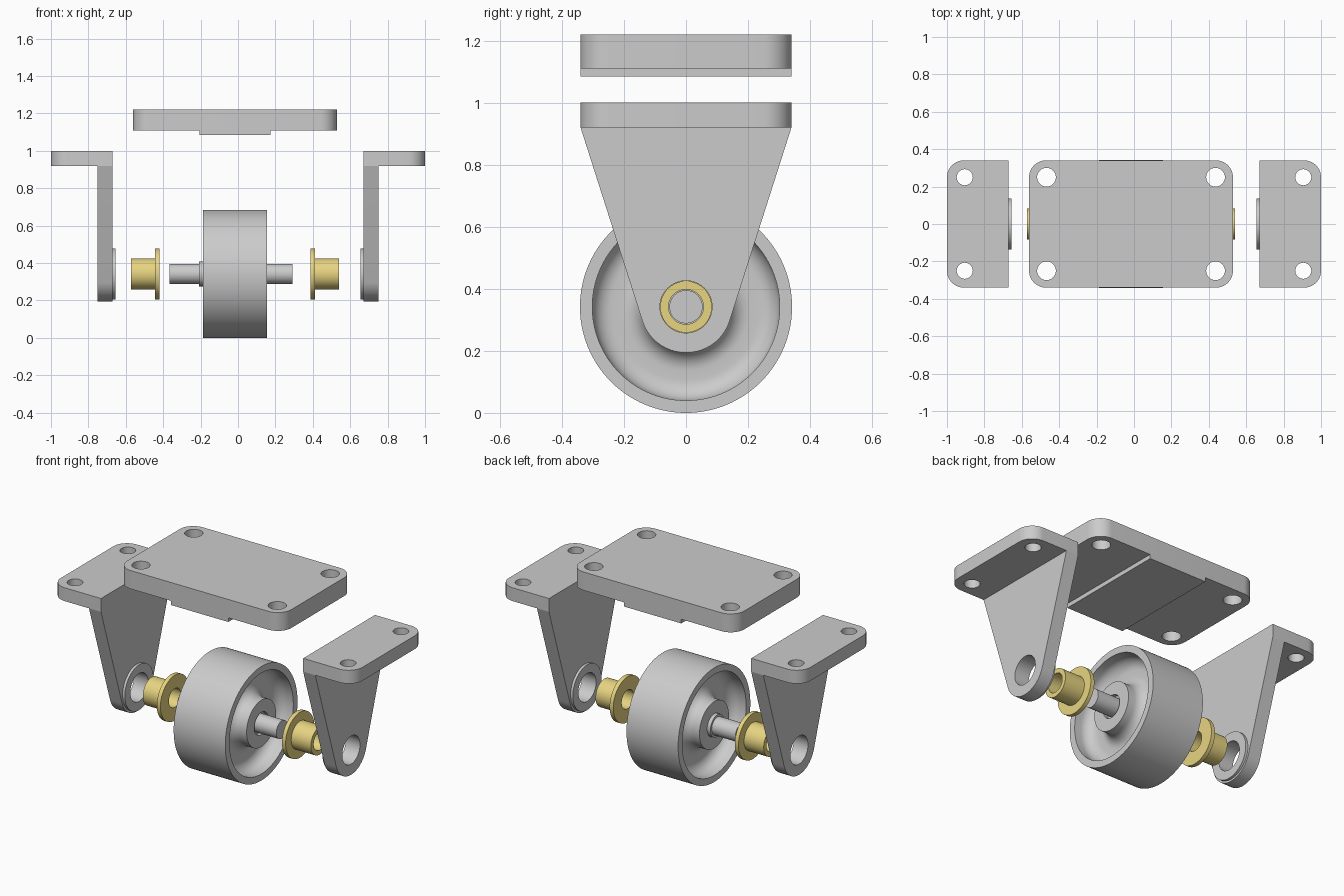
import bpy, bmesh
from math import pi, cos, sin, atan2, asin, hypot
from mathutils import Matrix

if "Cube" in bpy.data.objects:
    bpy.data.objects.remove(bpy.data.objects["Cube"])

CX, AXLE_Z, HALF_Y = -0.016, 0.342, 0.34
ALONG_X = Matrix(((0, 0, 1, 0), (1, 0, 0, 0), (0, 1, 0, 0), (0, 0, 0, 1)))  # local xy -> yz


def arc(cx, cy, r, a0, a1, n):
    return [(cx + r * cos(a0 + (a1 - a0) * i / n), cy + r * sin(a0 + (a1 - a0) * i / n))
            for i in range(n + 1)]


def circle(cx, cy, r, n=48):
    return arc(cx, cy, r, 0, 2 * pi, n)[:-1]


def prism(bm, outlines, depth, matrix):
    """Extrude an outline with holes, centred on its plane, into bm."""
    cu = bpy.data.curves.new("outline", 'CURVE')
    cu.dimensions, cu.fill_mode, cu.extrude = '2D', 'BOTH', depth / 2
    for pts in outlines:
        sp = cu.splines.new('POLY')
        sp.points.add(len(pts) - 1)
        for p, (x, y) in zip(sp.points, pts):
            p.co = (x, y, 0, 1)
        sp.use_cyclic_u = True
    ob = bpy.data.objects.new("outline", cu)
    bpy.context.collection.objects.link(ob)
    bpy.context.view_layer.update()
    me = bpy.data.meshes.new_from_object(ob)
    bpy.data.objects.remove(ob)
    tmp = bmesh.new()
    tmp.from_mesh(me)
    bmesh.ops.remove_doubles(tmp, verts=tmp.verts, dist=1e-5)
    tmp.transform(matrix)
    tmp.to_mesh(me)
    tmp.free()
    bm.from_mesh(me)
    bpy.data.meshes.remove(me)


def lathe(bm, profile, n=96):
    """Revolve a closed (x, radius) profile around the x axis; radius 0 ends are capped."""
    rings = []
    for x, r in profile:
        if r == 0:
            rings.append([bm.verts.new((x, 0, 0))] * n)
        else:
            rings.append([bm.verts.new((x, r * cos(2 * pi * i / n), r * sin(2 * pi * i / n)))
                          for i in range(n)])
    for a, b in zip(rings, rings[1:] + rings[:1]):
        if a[0] is a[1] and b[0] is b[1]:
            continue
        for i in range(n):
            j = (i + 1) % n
            bm.faces.new(list(dict.fromkeys((a[i], a[j], b[j], b[i]))))


def finish(name, bm, loc=(0, 0, 0), material=None):
    bmesh.ops.recalc_face_normals(bm, faces=bm.faces)
    me = bpy.data.meshes.new(name)
    bm.to_mesh(me)
    bm.free()
    if material:
        me.materials.append(material)
    ob = bpy.data.objects.new(name, me)
    ob.location = loc
    bpy.context.collection.objects.link(ob)
    bpy.ops.object.select_all(action='DESELECT')
    ob.select_set(True)
    bpy.context.view_layer.objects.active = ob
    bpy.ops.object.shade_smooth_by_angle(angle=pi / 6)
    return ob


def opposite(ob, name, loc):
    """Linked copy turned half a turn, facing the other way."""
    twin = bpy.data.objects.new(name, ob.data)
    twin.location, twin.rotation_euler = loc, (0, 0, pi)
    bpy.context.collection.objects.link(twin)


# Top mounting plate with four holes and a pad underneath
R = 0.09
outline = []
for k, (sx, sy) in enumerate(((1, 1), (-1, 1), (-1, -1), (1, -1))):
    outline += arc(sx * (0.545 - R), sy * (HALF_Y - R), R, k * pi / 2, (k + 1) * pi / 2, 10)
holes = [circle(x, y, 0.05) for x in (-0.452, 0.452) for y in (-0.25, 0.25)]
bm = bmesh.new()
prism(bm, [outline] + holes, 0.11, Matrix.Translation((0, 0, 1.165)))
pad = [(-0.19, -HALF_Y), (0.19, -HALF_Y), (0.19, HALF_Y), (-0.19, HALF_Y)]
prism(bm, [pad], 0.025, Matrix.Translation((0, 0, 1.0975)))
finish("top_plate", bm, (CX, 0, 0))

# Side brackets: flange, tapered leg, boss around the bore
bm = bmesh.new()
flange = ([(0.67, -HALF_Y)] + arc(1 - R, R - HALF_Y, R, -pi / 2, 0, 10)
          + arc(1 - R, HALF_Y - R, R, 0, pi / 2, 10) + [(0.67, HALF_Y)])
prism(bm, [flange] + [circle(0.905, y, 0.043) for y in (-0.25, 0.25)], 0.08,
      Matrix.Translation((0, 0, 0.96)))
leg_r, rise = 0.148, 0.92 - AXLE_Z
tangent = atan2(rise, HALF_Y) - (pi / 2 - asin(leg_r / hypot(rise, HALF_Y)))
leg = [(HALF_Y, 0.92), (-HALF_Y, 0.92)] + arc(0, AXLE_Z, leg_r, -pi - tangent, tangent, 32)
prism(bm, [leg, circle(0, AXLE_Z, 0.084, 64)], 0.08, Matrix.Translation((0.71, 0, 0)) @ ALONG_X)
boss = bmesh.new()
lathe(boss, [(0.655, 0.084), (0.655, 0.136), (0.67, 0.136), (0.67, 0.084)], 64)
boss.transform(Matrix.Translation((0, 0, AXLE_Z)))
tmp = bpy.data.meshes.new("boss")
boss.to_mesh(tmp)
boss.free()
bm.from_mesh(tmp)
bpy.data.meshes.remove(tmp)
bracket = finish("right_bracket", bm)
opposite(bracket, "left_bracket", (0, 0, 0))

# Flanged bushings
brass = bpy.data.materials.new("bushing_yellow")
brass.diffuse_color = (0.8, 0.66, 0.22, 1)
brass.use_nodes = True
brass.node_tree.nodes["Principled BSDF"].inputs["Base Color"].default_value = brass.diffuse_color
bm = bmesh.new()
lathe(bm, [(0, 0.056), (0, 0.136), (0.024, 0.136), (0.024, 0.083), (0.154, 0.083), (0.154, 0.056)])
bushing = finish("right_bushing", bm, (CX + 0.403, 0, AXLE_Z), brass)
opposite(bushing, "left_bushing", (CX - 0.403, 0, AXLE_Z))

# Wheel: rim, filleted web and hub, same profile on both sides
w, web, f, hub, rim = 0.171, 0.065, 0.065, 0.14, 0.302
half = ([(w, 0.067), (w, hub)] + arc(web + f, hub + f, f, -pi / 2, -pi, 10)
        + arc(web + f, rim - f, f, pi, pi / 2, 10) + [(w, rim), (w, 0.342)])
bm = bmesh.new()
lathe(bm, half + [(-x, r) for x, r in reversed(half)], 128)
finish("wheel", bm, (CX, 0, AXLE_Z))

# Stepped axle, pushed slightly out of the hub
half = [(0.328, 0), (0.328, 0.0535), (0.171, 0.0535), (0.171, 0.066)]
bm = bmesh.new()
lathe(bm, half + [(-x, r) for x, r in reversed(half)], 64)
finish("axle", bm, (-0.037, 0, AXLE_Z))
